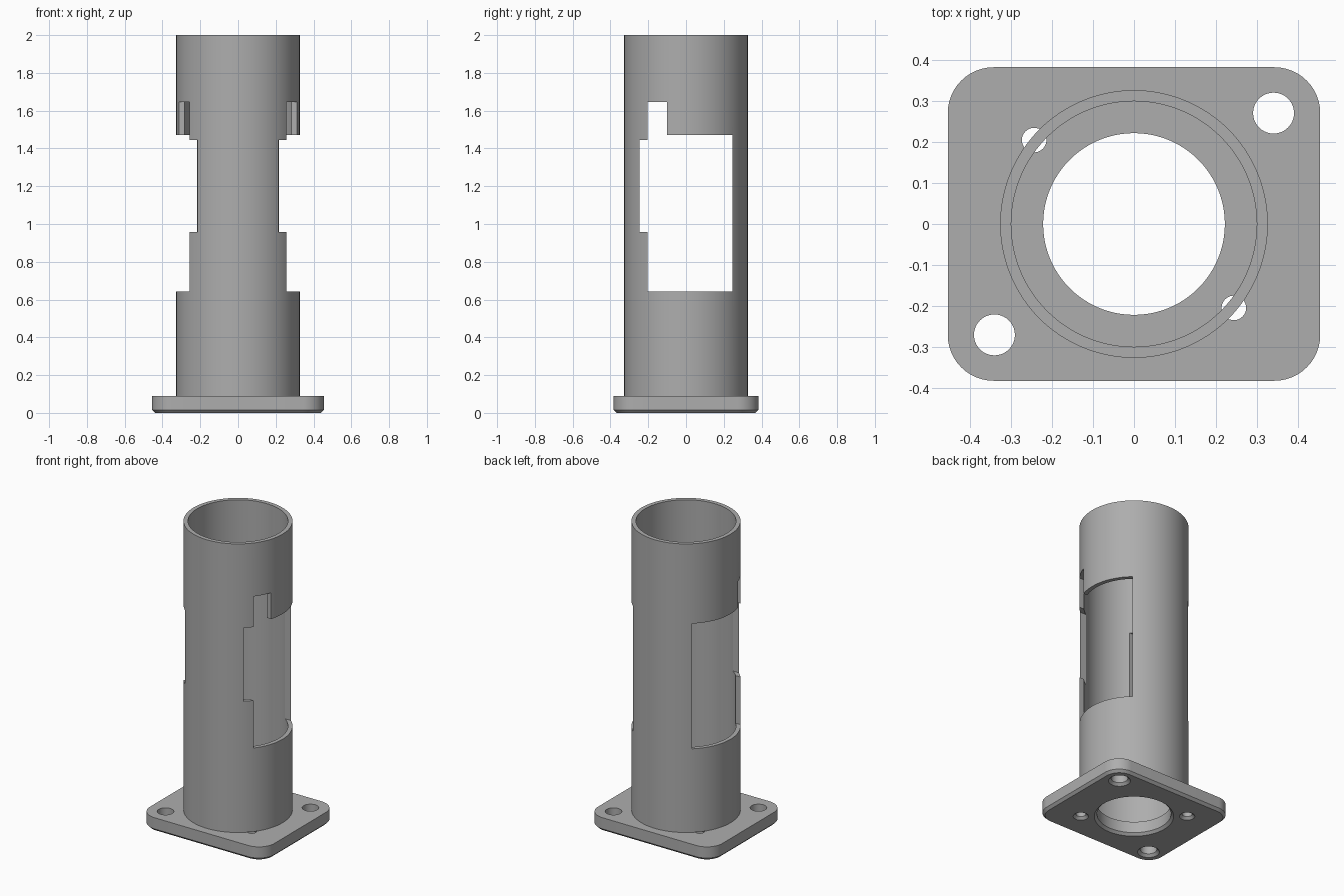
import bpy
import bmesh
import math
from mathutils import Matrix, Vector

cube = bpy.data.objects.get("Cube")
if cube:
    bpy.data.objects.remove(cube, do_unlink=True)

grey = bpy.data.materials.new("plain grey")
grey.use_nodes = True
COLOUR = (0.42, 0.42, 0.42, 1)
grey.diffuse_color = COLOUR
grey.node_tree.nodes["Principled BSDF"].inputs["Base Color"].default_value = COLOUR

WIDTH, DEPTH, THICK, CHAMFER = 0.91, 0.766, 0.09, 0.016
OUTER, INNER, HEIGHT = 0.327, 0.3, 2.0


def make_object(name, bm):
    bmesh.ops.recalc_face_normals(bm, faces=bm.faces)
    mesh = bpy.data.meshes.new(name)
    bm.to_mesh(mesh)
    bm.free()
    mesh.materials.append(grey)
    obj = bpy.data.objects.new(name, mesh)
    bpy.context.collection.objects.link(obj)
    return obj


def lathe(name, profile, centre=(0, 0), sides=96):
    """Revolve a closed (radius, z) outline about a vertical axis."""
    bm = bmesh.new()
    rings = []
    for i in range(sides):
        a = math.tau * i / sides
        rings.append([bm.verts.new((centre[0] + r * math.cos(a),
                                    centre[1] + r * math.sin(a), z)) for r, z in profile])
    n = len(profile)
    for i in range(sides):
        here, there = rings[i], rings[(i + 1) % sides]
        for j in range(n):
            k = (j + 1) % n
            bm.faces.new((here[j], there[j], there[k], here[k]))
    return make_object(name, bm)


def hole_cutter(radius, centre, sides):
    """Solid plug with a flared lower end, for a chamfered hole."""
    bm = bmesh.new()
    levels = [(radius + 2 * CHAMFER * 0.7, -CHAMFER * 0.4), (radius, CHAMFER), (radius, THICK * 2)]
    rings = []
    for r, z in levels:
        ring = [bm.verts.new((centre[0] + r * math.cos(math.tau * i / sides),
                              centre[1] + r * math.sin(math.tau * i / sides), z))
                for i in range(sides)]
        rings.append(ring)
    for low, high in zip(rings, rings[1:]):
        for i in range(sides):
            k = (i + 1) % sides
            bm.faces.new((low[i], low[k], high[k], high[i]))
    bm.faces.new(rings[0])
    bm.faces.new(rings[-1])
    return make_object("hole_cutter", bm)


def cut(target, cutter):
    cutter.hide_render = True
    mod = target.modifiers.new("cut", 'BOOLEAN')
    mod.operation = 'DIFFERENCE'
    mod.solver = 'EXACT'
    mod.object = cutter
    bpy.context.view_layer.objects.active = target
    bpy.ops.object.modifier_apply(modifier=mod.name)
    bpy.data.objects.remove(cutter, do_unlink=True)


def smooth(obj):
    bpy.ops.object.select_all(action='DESELECT')
    obj.select_set(True)
    bpy.context.view_layer.objects.active = obj
    bpy.ops.object.shade_smooth_by_angle(angle=math.radians(25))


# Flange plate: rounded corners, chamfered lower rim
bm = bmesh.new()
bmesh.ops.create_cube(bm, size=1, matrix=Matrix.Translation((0, 0, THICK / 2))
                      @ Matrix.Diagonal((WIDTH, DEPTH, THICK, 1)))
corners = [e for e in bm.edges if abs(e.verts[0].co.z - e.verts[1].co.z) > THICK / 2]
bmesh.ops.bevel(bm, geom=corners, offset=0.112, segments=12, profile=0.5, affect='EDGES')
rim = [e for e in bm.edges if all(v.co.z < 0.001 for v in e.verts)]
bmesh.ops.bevel(bm, geom=rim, offset=CHAMFER, segments=1, affect='EDGES')
flange = make_object("flange_plate", bm)

# Bore, two mounting holes and two pin holes
cut(flange, hole_cutter(0.222, (0, 0), 96))
for s in (1, -1):
    cut(flange, hole_cutter(0.05, (s * 0.341, s * 0.271), 40))
    cut(flange, hole_cutter(0.03, (s * 0.244, s * -0.205), 32))
smooth(flange)

# Tube standing on the flange
tube = lathe("tube", [(INNER, THICK), (OUTER, THICK), (OUTER, HEIGHT), (INNER, HEIGHT)], sides=128)

# Stepped window running straight through both sides of the tube
outline = [(-0.203, 0.643), (0.245, 0.643), (0.245, 1.472), (-0.1, 1.472), (-0.1, 1.646),
           (-0.203, 1.646), (-0.203, 1.444), (-0.247, 1.444), (-0.247, 0.958), (-0.203, 0.958)]
bm = bmesh.new()
face = bm.faces.new([bm.verts.new((-0.5, y, z)) for y, z in outline])
result = bmesh.ops.extrude_face_region(bm, geom=[face])
moved = [v for v in result["geom"] if isinstance(v, bmesh.types.BMVert)]
bmesh.ops.translate(bm, verts=moved, vec=Vector((1, 0, 0)))
cut(tube, make_object("window_cutter", bm))
smooth(tube)
